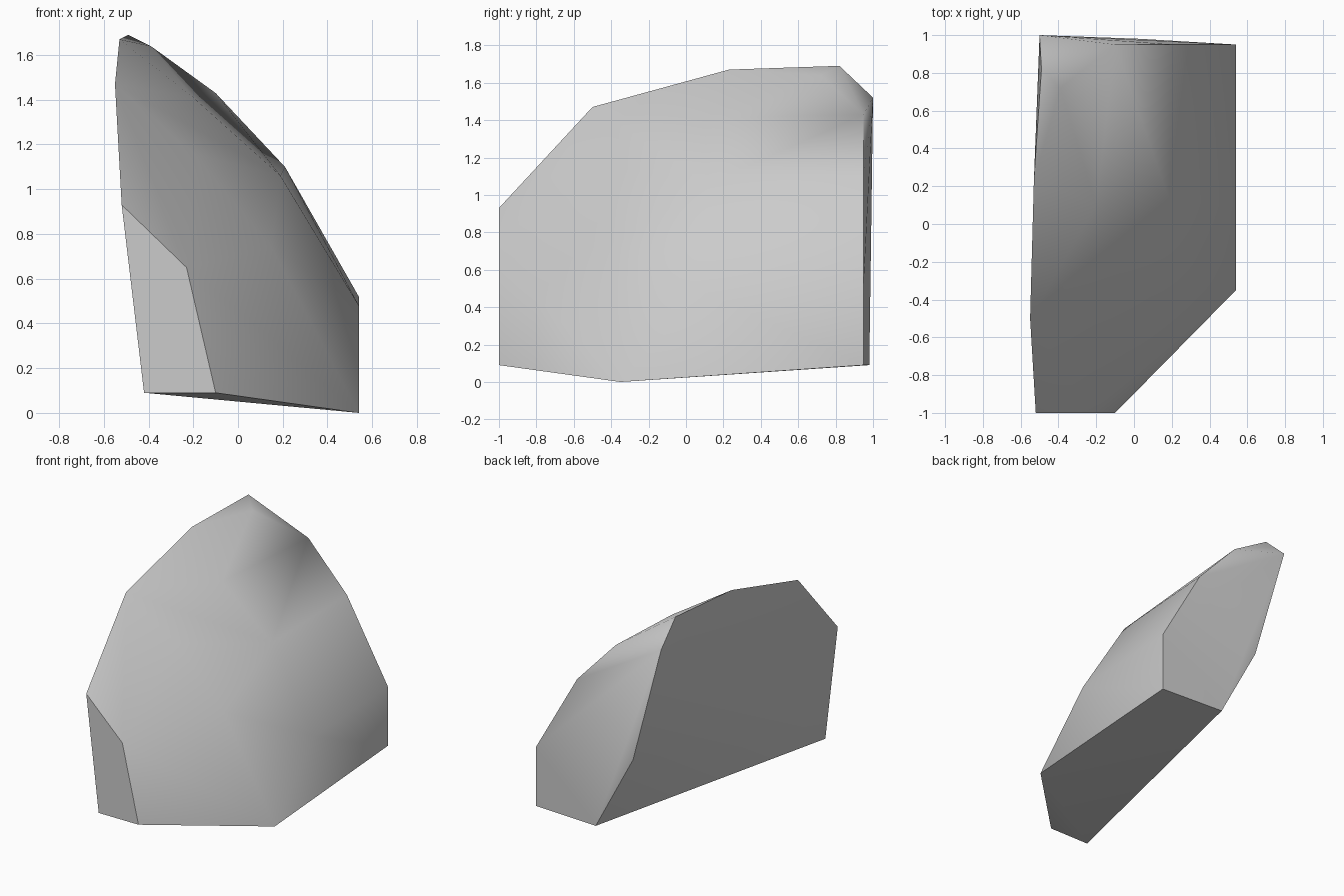
import bpy
import bmesh
import math

default_cube = bpy.data.objects.get("Cube")
if default_cube:
    bpy.data.objects.remove(default_cube, do_unlink=True)


def make_material(name, color):
    material = bpy.data.materials.new(name)
    material.use_nodes = True
    material.diffuse_color = color
    shader = material.node_tree.nodes["Principled BSDF"]
    shader.inputs["Base Color"].default_value = color
    shader.inputs["Roughness"].default_value = 0.9
    return material


def make_hull(name, profiles, material, sharp_angle):
    """Wrap a convex skin round the corner points of all profiles."""
    bm = bmesh.new()
    for profile in profiles:
        for corner in profile:
            bm.verts.new(corner)
    hull = bmesh.ops.convex_hull(bm, input=bm.verts[:])
    unused = set(hull["geom_interior"]) | set(hull["geom_unused"])
    spare = [item for item in unused if isinstance(item, bmesh.types.BMVert)]
    bmesh.ops.delete(bm, geom=spare, context="VERTS")
    bmesh.ops.recalc_face_normals(bm, faces=bm.faces[:])

    mesh = bpy.data.meshes.new(name)
    bm.to_mesh(mesh)
    bm.free()
    mesh.materials.append(material)
    rock = bpy.data.objects.new(name, mesh)
    bpy.context.collection.objects.link(rock)

    # Smooth the weathered outer side, keep the broken edges crisp
    bpy.ops.object.select_all(action="DESELECT")
    rock.select_set(True)
    bpy.context.view_layer.objects.active = rock
    bpy.ops.object.shade_smooth_by_angle(angle=math.radians(sharp_angle))
    return rock


# Flat broken face at the front
front_face = [(-.42, -1, .09), (-.1, -1, .09), (-.23, -1, .65), (-.52, -1, .93)]

# Rounded outer side: ribs running from the foot up to the crest
front_rib = [(.54, -.35, 0), (.15, -.38, .74), (-.2, -.42, 1.16), (-.55, -.5, 1.47)]
middle_rib = [(.54, .1, .48), (.19, .12, 1.06), (-.2, .1, 1.41), (-.53, .23, 1.67)]

# Peak and the chipped corner behind it
peak = [(-.39, .72, 1.64), (-.49, .82, 1.69), (-.5, 1, 1.52)]

# Steep broken face at the back
back_outer_edge = [(.54, .95, .09), (.54, .95, .52), (.21, .95, 1.1), (-.1, .95, 1.43)]
back_inner_edge = [(.04, .98, .09), (-.26, .98, .65)]

stone_gray = make_material("stone_gray", (0.6, 0.6, 0.6, 1))
make_hull(
    "rock_shard",
    [front_face, front_rib, middle_rib, peak, back_outer_edge, back_inner_edge],
    stone_gray,
    sharp_angle=42,
)
